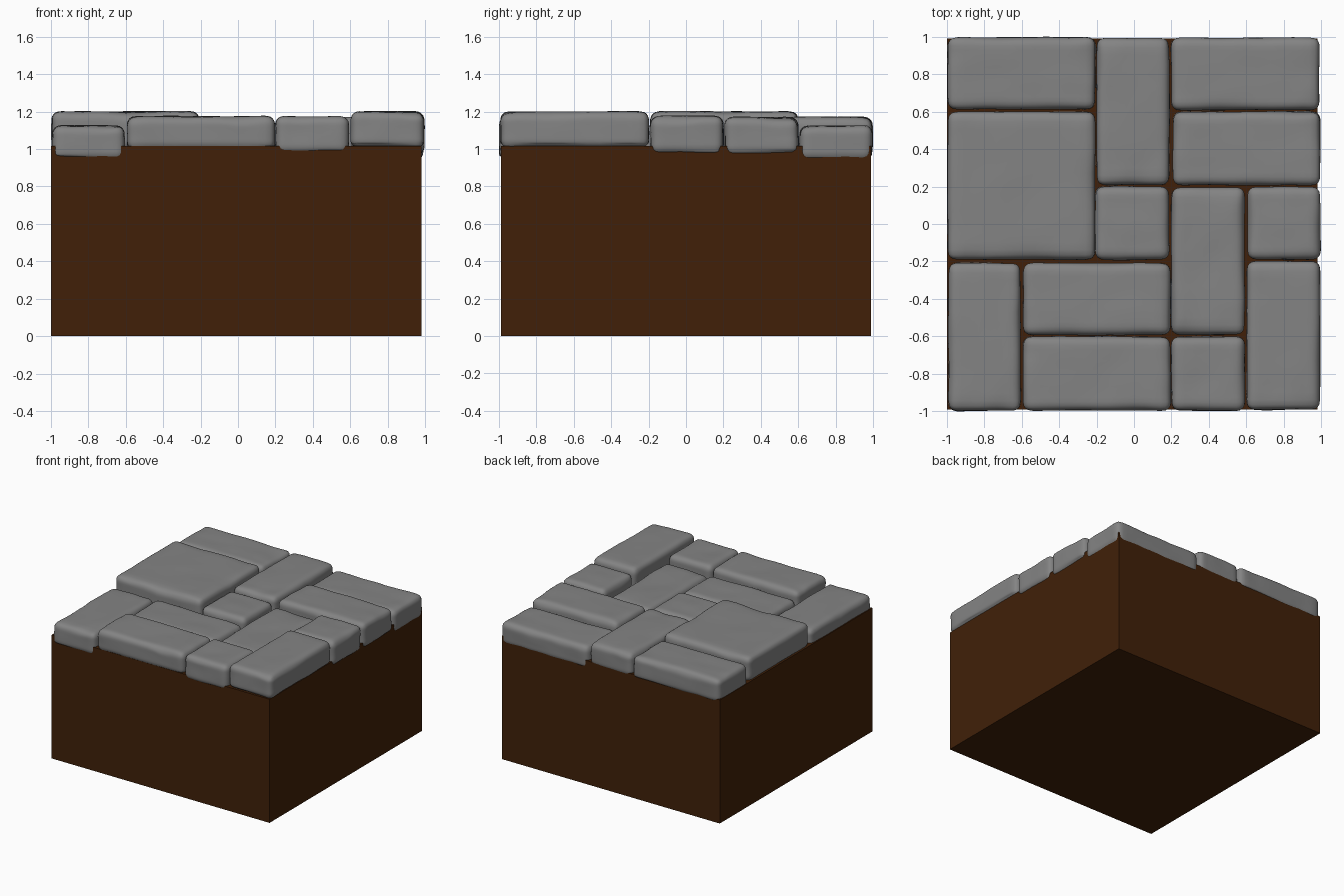
import bpy, bmesh, math
from mathutils import Vector, noise

if "Cube" in bpy.data.objects:
    bpy.data.objects.remove(bpy.data.objects["Cube"])

CUTS = 17       # subdivisions per stone edge
RADIUS = 0.045  # worn edge radius


def material(name, color):
    mat = bpy.data.materials.new(name)
    mat.diffuse_color = (*color, 1)
    mat.use_nodes = True
    mat.node_tree.nodes["Principled BSDF"].inputs["Base Color"].default_value = mat.diffuse_color
    return mat


def finish(bm, name, mat):
    mesh = bpy.data.meshes.new(name)
    bm.to_mesh(mesh)
    bm.free()
    mesh.materials.append(mat)
    obj = bpy.data.objects.new(name, mesh)
    bpy.context.collection.objects.link(obj)
    return obj


def stone(name, x0, x1, y0, y1, z0, z1, seed, mat):
    """Worn paving stone: rounded box with gentle surface noise."""
    bm = bmesh.new()
    bmesh.ops.create_cube(bm, size=2)
    bmesh.ops.subdivide_edges(bm, edges=bm.edges[:], cuts=CUTS, use_grid_fill=True)
    half = Vector((x1 - x0, y1 - y0, z1 - z0)) / 2
    mid = Vector((x0 + x1, y0 + y1, z0 + z1)) / 2
    shift = Vector((seed * 7.3, seed * 3.1, seed * 1.7))
    for v in bm.verts:
        # crowd the rows towards the edges, then round them off
        p = Vector([math.sin(c * math.pi / 2) * h for c, h in zip(v.co, half)])
        core = Vector([max(-h + RADIUS, min(h - RADIUS, c)) for c, h in zip(p, half)])
        n = (p - core).normalized()
        p = core + n * RADIUS
        wave = noise.noise(p * 3.5 + shift)
        fine = noise.noise(p * 9 + shift)
        p += n * (0.005 * wave + 0.003 * fine)
        # lumpy underside
        if n.z < -0.5:
            p.z += 0.012 * wave
        # worn dips along the upper rim
        rim = max(abs(p.x) / half.x, abs(p.y) / half.y) ** 8
        if p.z > 0:
            p.z -= 0.025 * rim * max(0, noise.noise(p * 5 - shift))
        v.co = p + mid
    for f in bm.faces:
        f.smooth = True
    return finish(bm, name, mat)


brown = material("soil_brown", (0.052, 0.0145, 0.0025))
grey = material("stone_grey", (0.23, 0.23, 0.23))

# soil block
bm = bmesh.new()
bmesh.ops.create_cube(bm, size=1)
for v in bm.verts:
    v.co = Vector((v.co.x * 1.98 - 0.01, v.co.y * 1.98, (v.co.z + 0.5) * 1.015))
finish(bm, "soil_block", brown)

# paving stones: x range, y range, z range
stones = [
    (-0.995, -0.207, 0.612, 0.997, 0.98, 1.17),    # back left
    (-0.20, 0.188, 0.207, 0.995, 0.98, 1.17),      # back middle
    (0.20, 0.99, 0.608, 0.995, 0.94, 1.125),       # back right
    (0.208, 0.995, 0.207, 0.60, 0.97, 1.17),       # right upper
    (-0.995, -0.207, -0.19, 0.60, 1.00, 1.20),     # large square
    (-0.207, 0.188, -0.19, 0.20, 0.96, 1.15),      # small centre
    (0.20, 0.592, -0.592, 0.195, 0.95, 1.125),     # centre right
    (0.605, 0.997, -0.19, 0.20, 0.975, 1.175),     # small right
    (-0.992, -0.605, -0.998, -0.207, 0.94, 1.125), # front left
    (-0.592, 0.195, -0.592, -0.208, 0.95, 1.13),   # middle left
    (-0.592, 0.195, -0.997, -0.602, 0.995, 1.175), # front middle
    (0.20, 0.592, -0.998, -0.602, 0.975, 1.175),   # small front
    (0.603, 0.995, -0.992, -0.20, 1.005, 1.20),    # front right
]
for i, s in enumerate(stones):
    stone(f"paving_stone_{i + 1}", *s, seed=i + 1, mat=grey)
